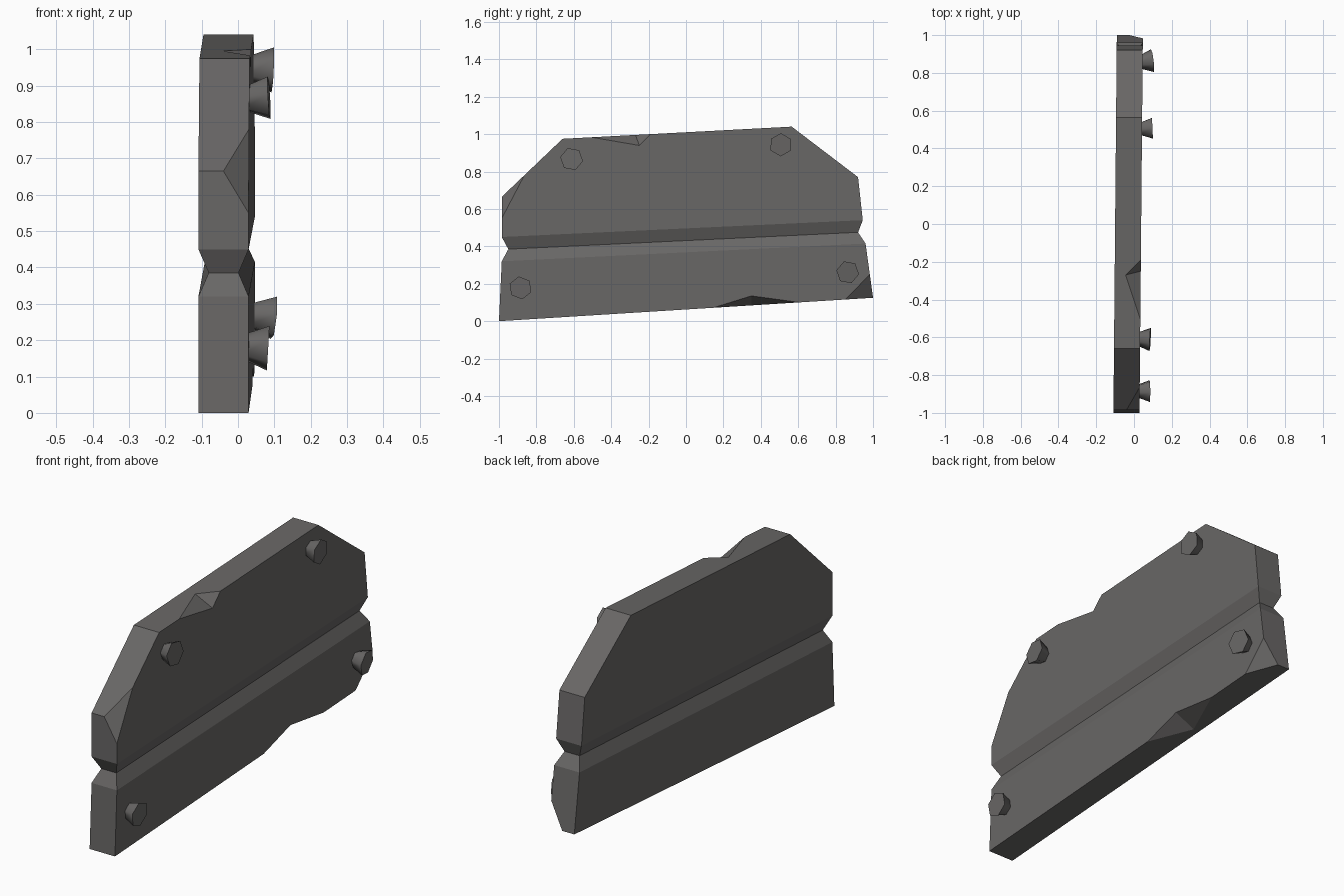
import bpy, bmesh, math
from mathutils import Vector, Matrix

if "Cube" in bpy.data.objects:
    bpy.data.objects.remove(bpy.data.objects["Cube"])

grey = bpy.data.materials.new("dark grey metal")
grey.diffuse_color = (0.14, 0.135, 0.132, 1)
grey.use_nodes = True
grey.node_tree.nodes["Principled BSDF"].inputs["Base Color"].default_value = grey.diffuse_color


def make_object(name, bm):
    bmesh.ops.recalc_face_normals(bm, faces=bm.faces)
    mesh = bpy.data.meshes.new(name)
    bm.to_mesh(mesh)
    bm.free()
    mesh.materials.append(grey)
    ob = bpy.data.objects.new(name, mesh)
    bpy.context.collection.objects.link(ob)
    return ob


# Plate: rows (left y, left z, right y, right z, groove inset)
rows = [
    (-1.0, 0.0, 1.0, 0.125, 0),
    (-0.985, 0.32, 0.96, 0.415, 0),
    (-0.95, 0.385, 0.92, 0.475, 0.028),
    (-0.985, 0.45, 0.945, 0.54, 0),
    (-0.985, 0.665, 0.92, 0.77, 0),
    (-0.66, 0.975, 0.565, 1.04, 0),
]


def front_x(y):
    return 0.038 + 0.009 * y


bm = bmesh.new()
rings = []
for yl, zl, yr, zr, inset in rows:
    ring = []
    for y, z, back in ((yl, zl, 0), (yr, zr, 0), (yr, zr, 1), (yl, zl, 1)):
        x = front_x(y) - 0.138 + inset if back else front_x(y) - inset
        ring.append(bm.verts.new((x, y, z)))
    rings.append(ring)
for a, b in zip(rings, rings[1:]):
    for i in range(4):
        j = (i + 1) % 4
        bm.faces.new((a[i], a[j], b[j], b[i]))
bm.faces.new(rings[0])
bm.faces.new(rings[-1])
bmesh.ops.recalc_face_normals(bm, faces=bm.faces)

# Chipped corners: planes through three points slice the corner away
chips = [
    ((0.029, -0.86, 0.79), (0.029, -0.985, 0.55), (-0.04, -0.985, 0.665)),
    ((0.046, 0.985, 0.25), (0.046, 0.85, 0.115), (-0.025, 1.0, 0.125)),
]
for pts in chips:
    p, q, r = map(Vector, pts)
    n = (q - p).cross(r - p).normalized()
    if n.dot(p - Vector((0, 0, 0.5))) < 0:
        n = -n
    cut = bmesh.ops.bisect_plane(bm, geom=bm.verts[:] + bm.edges[:] + bm.faces[:],
                                 plane_co=p, plane_no=n, clear_outer=True)
    edges = [e for e in cut["geom_cut"] if isinstance(e, bmesh.types.BMEdge)]
    bmesh.ops.edgenet_fill(bm, edges=edges)
plate = make_object("grooved_plate", bm)


# Notches in the long edges: tetrahedron cutters
def notch(left, right, low, deep):
    left, right, low, deep = map(Vector, (left, right, low, deep))
    mid = (low + deep) / 2
    bm = bmesh.new()
    for p in (left, right, low, deep):
        bm.verts.new(mid + (p - mid) * 1.5)
    bmesh.ops.convex_hull(bm, input=bm.verts[:])
    cutter = make_object("notch_cutter", bm)
    cutter.hide_render = True
    mod = plate.modifiers.new("notch", "BOOLEAN")
    mod.operation = "DIFFERENCE"
    mod.solver = "EXACT"
    mod.object = cutter
    bpy.context.view_layer.objects.active = plate
    bpy.ops.object.modifier_apply(modifier=mod.name)
    bpy.data.objects.remove(cutter)


notch((0.035, -0.51, 0.983), (0.035, -0.19, 1.0), (0.035, -0.25, 0.94), (-0.045, -0.27, 0.996))
notch((0.041, 0.14, 0.071), (0.041, 0.6, 0.1), (0.041, 0.35, 0.135), (-0.065, 0.35, 0.084))

# Flared hexagonal bolts, each slightly tilted: y, z, tilt y, tilt z, spin degrees
bolts = [
    (-0.61, 0.865, -0.05, 0.05, 20),
    (0.505, 0.945, 0.05, -0.05, 0),
    (-0.885, 0.18, 0.0, -0.06, 8),
    (0.86, 0.265, 0.13, -0.1, 20),
]
for i, (y, z, ty, tz, spin) in enumerate(bolts):
    bm = bmesh.new()
    bmesh.ops.create_cone(bm, cap_ends=True, segments=6, radius1=0.034, radius2=0.062, depth=0.07)
    axis = Vector((1, ty, tz)).normalized()
    turn = axis.to_track_quat("Z", "Y").to_matrix().to_4x4()
    bm.transform(Matrix.Translation((front_x(y) + 0.018, y, z)) @ turn
                 @ Matrix.Rotation(math.radians(spin), 4, "Z"))
    bolt = make_object(f"bolt_{i + 1}", bm)
    bpy.ops.object.select_all(action="DESELECT")
    bolt.select_set(True)
    bpy.context.view_layer.objects.active = bolt
    bpy.ops.object.shade_smooth_by_angle(angle=math.radians(65))
